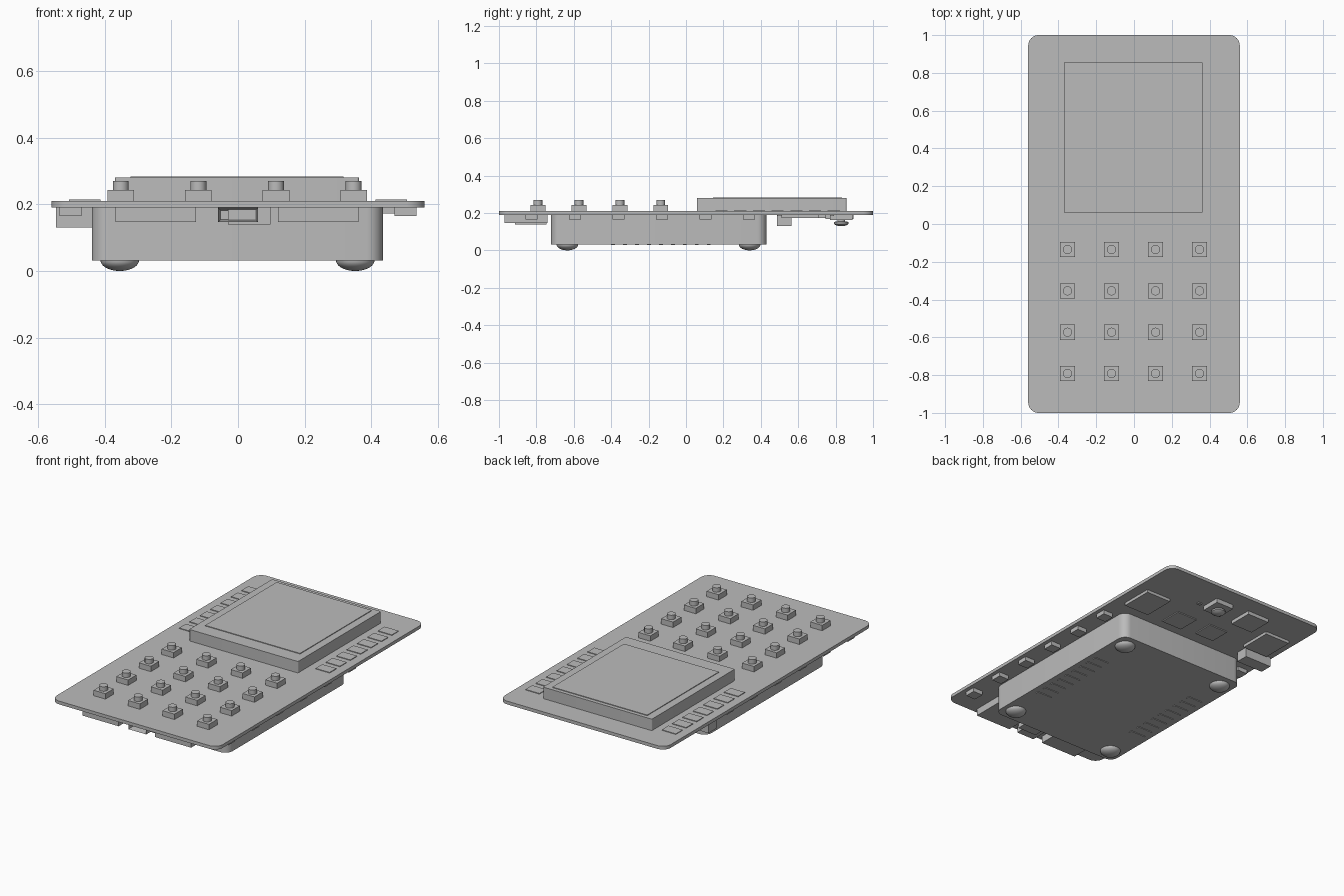
import bpy, bmesh, math

if "Cube" in bpy.data.objects:
    bpy.data.objects.remove(bpy.data.objects["Cube"], do_unlink=True)

GREY = (0.5, 0.5, 0.5, 1.0)
grey = bpy.data.materials.new("plain grey")
grey.use_nodes = True
grey.diffuse_color = GREY
grey.node_tree.nodes["Principled BSDF"].inputs["Base Color"].default_value = GREY


def finish(name, bm, smooth=False):
    bmesh.ops.recalc_face_normals(bm, faces=bm.faces)
    mesh = bpy.data.meshes.new(name)
    bm.to_mesh(mesh)
    bm.free()
    mesh.materials.append(grey)
    obj = bpy.data.objects.new(name, mesh)
    bpy.context.collection.objects.link(obj)
    if smooth:
        bpy.ops.object.select_all(action="DESELECT")
        obj.select_set(True)
        bpy.context.view_layer.objects.active = obj
        bpy.ops.object.shade_smooth_by_angle(angle=math.radians(35))
    return obj


def slab(name, cx, cy, w, d, z0, z1, radius=0.0):
    """Box given by centre, size and heights, with optional rounded corners."""
    bm = bmesh.new()
    bmesh.ops.create_cube(bm, size=1)
    for v in bm.verts:
        v.co = (cx + v.co.x * w, cy + v.co.y * d, z0 + (v.co.z + 0.5) * (z1 - z0))
    if radius:
        upright = [e for e in bm.edges if abs(e.verts[0].co.z - e.verts[1].co.z) > 1e-5]
        bmesh.ops.bevel(bm, geom=upright, offset=radius, segments=8,
                        profile=0.5, affect="EDGES")
    return finish(name, bm, radius > 0)


def lathe(name, cx, cy, profile, steps=32):
    """Turned part from (radius, z) points."""
    bm = bmesh.new()
    verts = [bm.verts.new((cx + r, cy, z)) for r, z in profile]
    edges = [bm.edges.new(pair) for pair in zip(verts, verts[1:])]
    bmesh.ops.spin(bm, geom=verts + edges, cent=(cx, cy, 0), axis=(0, 0, 1),
                   angle=math.tau, steps=steps)
    bmesh.ops.remove_doubles(bm, verts=bm.verts, dist=1e-5)
    return finish(name, bm, True)


BOTTOM, TOP = 0.19, 0.21

# Circuit board
slab("circuit_board", 0, 0, 1.12, 2, BOTTOM, TOP, 0.055)

# Display with a thin glass plate
slab("display_body", -0.003, 0.458, 0.734, 0.8, TOP, 0.28, 0.008)
slab("display_glass", -0.003, 0.49, 0.64, 0.69, 0.28, 0.284)

# Keypad of push buttons
for row in range(4):
    for col in range(4):
        x, y = -0.352 + col * 0.233, -0.135 - row * 0.219
        slab("key_base", x, y, 0.08, 0.08, TOP, 0.243)
        lathe("key_cap", x, y, [(0, 0.27), (0.024, 0.27), (0.024, 0.24), (0, 0.24)], 24)

# Solder pads beside the display
for side in (-1, 1):
    for i in range(7):
        slab("solder_pad", side * 0.46, 0.19 + i * 0.1, 0.095, 0.065, TOP, 0.214)

# Small side parts along the lower face
for side in (-1, 1):
    for i in range(6):
        slab("side_light", side * 0.503, -0.826 + i * 0.2325, 0.066, 0.066, 0.165, BOTTOM)

# Battery case with vents and rubber feet
CASE = 0.032
slab("battery_case", -0.002, -0.146, 0.874, 1.152, CASE, BOTTOM, 0.05)
for side in (-1, 1):
    for i in range(9):
        slab("vent_bar", side * 0.35, -0.39 + i * 0.064, 0.1, 0.02, CASE - 0.004, CASE)
arc = [math.radians(a) for a in range(0, 91, 10)]
for x in (-0.355, 0.352):
    for y in (-0.634, 0.34):
        lathe("rubber_foot", x, y,
              [(0.058 * math.cos(a) if a < 1.57 else 0, CASE * (1 - math.sin(a)))
               for a in arc] + [(0, CASE)])

# Front edge connectors
for side in (-1, 1):
    slab("front_connector", side * 0.244 - 0.003, -0.855, 0.243, 0.23, 0.147, BOTTOM)
slab("port_controller", 0.034, -0.83, 0.128, 0.17, 0.139, BOTTOM)

# Charging port with a recessed opening
bm = bmesh.new()
bmesh.ops.create_cube(bm, size=1)
for v in bm.verts:
    v.co = (v.co.x * 0.12, -0.9 + v.co.y * 0.14, 0.1685 + v.co.z * 0.043)
front = [f for f in bm.faces if f.calc_center_median().y < -0.96]
bmesh.ops.inset_region(bm, faces=front, thickness=0.011)
bmesh.ops.translate(bm, verts=front[0].verts, vec=(0, 0.08, 0))
finish("charging_port", bm)

# Power socket and chips on the lower face
slab("power_socket", -0.456, 0.526, 0.182, 0.078, 0.13, BOTTOM)
for name, x, y, w, d, z in (
        ("left_module", 0.41, 0.61, 0.17, 0.2, 0.172),
        ("right_module", -0.42, 0.68, 0.17, 0.2, 0.172),
        ("rear_module", -0.18, 0.82, 0.15, 0.15, 0.168),
        ("main_chip", 0.13, 0.56, 0.14, 0.14, 0.184),
        ("second_chip", -0.1, 0.57, 0.13, 0.13, 0.184),
        ("tiny_chip", 0.165, 0.78, 0.025, 0.02, 0.184)):
    slab(name, x, y, w, d, z, BOTTOM)

# Rear stick control
slab("stick_base", 0.065, 0.83, 0.12, 0.12, 0.163, BOTTOM)
lathe("stick_cap", 0.065, 0.83,
      [(0, 0.13), (0.025, 0.132), (0.04, 0.142), (0.04, 0.152), (0.02, 0.155),
       (0.02, 0.165), (0, 0.165)])
